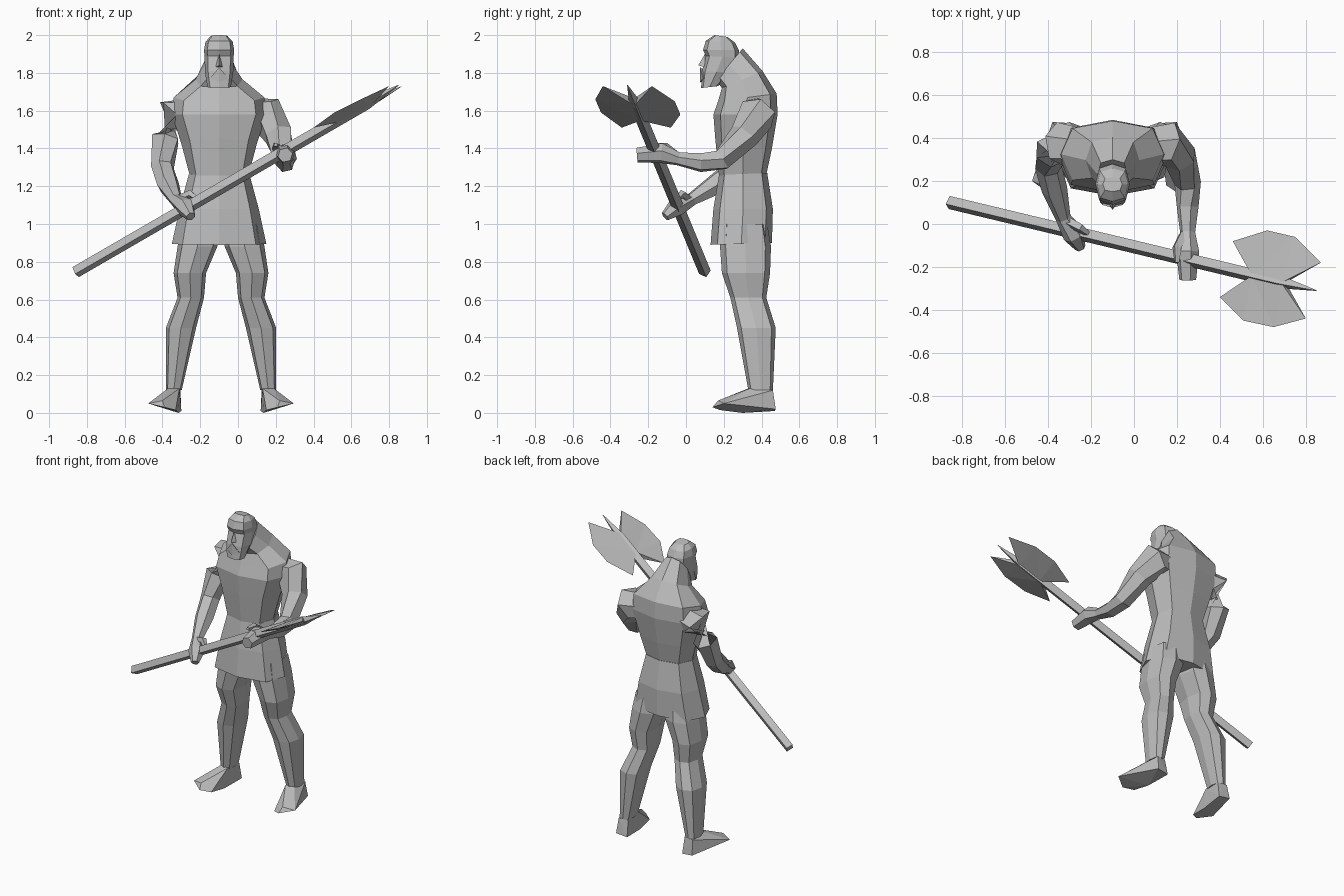
import bpy, bmesh, math
from mathutils import Vector

if "Cube" in bpy.data.objects:
    bpy.data.objects.remove(bpy.data.objects["Cube"])

MID = -0.1  # body centre line
GREY = (0.5, 0.5, 0.5, 1)
stone = bpy.data.materials.new("plain grey")
stone.use_nodes = True
stone.diffuse_color = GREY
stone.node_tree.nodes["Principled BSDF"].inputs["Base Color"].default_value = GREY


def finish(name, bm):
    bmesh.ops.recalc_face_normals(bm, faces=bm.faces)
    mesh = bpy.data.meshes.new(name)
    bm.to_mesh(mesh)
    bm.free()
    mesh.materials.append(stone)
    obj = bpy.data.objects.new(name, mesh)
    bpy.context.collection.objects.link(obj)
    return obj


def skin(name, loops):
    """Bridge equal point loops and cap both ends."""
    bm = bmesh.new()
    rings = [[bm.verts.new(p) for p in loop] for loop in loops]
    n = len(rings[0])
    for a, b in zip(rings, rings[1:]):
        for i in range(n):
            j = (i + 1) % n
            bm.faces.new((a[i], a[j], b[j], b[i]))
    bm.faces.new(rings[0][::-1])
    bm.faces.new(rings[-1])
    return finish(name, bm)


def stack(name, rows, sides=8, cx=None):
    """Loft of level rings: front z, back z, centre x, half width, front y, back y."""
    loops = []
    for zf, zb, x, w, yf, yb in rows:
        loop = []
        for k in range(sides):
            a = math.tau * k / sides
            c, s = math.cos(a), math.sin(a)
            box = 1.1 if abs(c * s) > 0.1 else 1
            t = (1 - c * box) / 2
            loop.append((x + w * s * box, yb + (yf - yb) * t, zb + (zf - zb) * t))
        loops.append(loop)
    return skin(name, loops)


def limb(name, path, sides=6):
    """Loft of round rings set square to a path of x, y, z, radius."""
    pts = [Vector(p[:3]) for p in path]
    loops = []
    for i, p in enumerate(pts):
        d = (pts[min(i + 1, len(pts) - 1)] - pts[max(i - 1, 0)]).normalized()
        u = d.cross(Vector((0.3, 0.3, 1))).normalized()
        v = d.cross(u)
        loops.append([p + path[i][3] * (u * math.cos(a) + v * math.sin(a))
                      for a in (math.tau * (k + 0.5) / sides for k in range(sides))])
    return skin(name, loops)


def hull(name, points):
    bm = bmesh.new()
    for p in points:
        bm.verts.new(p)
    res = bmesh.ops.convex_hull(bm, input=bm.verts)
    loose = {g for g in res["geom_interior"] if isinstance(g, bmesh.types.BMVert)}
    bmesh.ops.delete(bm, geom=list(loose), context="VERTS")
    return finish(name, bm)


# Tunic skirt and torso, rising into the sloping neck
stack("tunic_skirt", [
    (0.89, 0.9, MID, 0.25, 0.13, 0.455),
    (1.08, 1.08, MID, 0.21, 0.145, 0.46),
    (1.26, 1.27, MID, 0.16, 0.175, 0.43)])
stack("torso", [
    (1.25, 1.26, MID, 0.155, 0.175, 0.425),
    (1.45, 1.4, MID, 0.2, 0.155, 0.455),
    (1.58, 1.58, MID, 0.25, 0.145, 0.485),
    (1.65, 1.69, MID, 0.24, 0.17, 0.48),
    (1.72, 1.81, MID, 0.125, 0.19, 0.405),
    (1.76, 1.93, MID, 0.07, 0.16, 0.3)])

# Head with brow, beard and nose
stack("head", [
    (1.72, 1.73, MID, 0.062, 0.08, 0.17),
    (1.81, 1.8, MID, 0.075, 0.085, 0.24),
    (1.89, 1.88, MID, 0.077, 0.105, 0.28),
    (1.92, 1.92, MID, 0.08, 0.09, 0.28),
    (1.97, 1.96, MID, 0.072, 0.105, 0.26),
    (2.0, 1.99, MID, 0.045, 0.15, 0.22)])
hull("nose", [(MID, 0.1, 1.9), (MID, 0.065, 1.84), (MID - 0.02, 0.1, 1.83),
              (MID + 0.02, 0.1, 1.83), (MID, 0.12, 1.86)])
hull("moustache", [(MID, 0.075, 1.83), (MID - 0.05, 0.09, 1.77), (MID + 0.05, 0.09, 1.77),
                   (MID, 0.075, 1.75), (MID, 0.14, 1.78)])

# Arms
limb("right_arm", [
    (-0.26, 0.36, 1.58, 0.09), (-0.34, 0.37, 1.58, 0.105), (-0.385, 0.34, 1.45, 0.08),
    (-0.4, 0.27, 1.3, 0.062), (-0.37, 0.16, 1.21, 0.06), (-0.33, 0.03, 1.13, 0.036),
    (-0.28, -0.05, 1.09, 0.052), (-0.25, -0.11, 1.04, 0.026)])
limb("left_arm", [
    (0.06, 0.36, 1.58, 0.09), (0.15, 0.375, 1.58, 0.105), (0.215, 0.31, 1.47, 0.08),
    (0.25, 0.19, 1.34, 0.062), (0.25, 0.08, 1.325, 0.052), (0.25, -0.04, 1.345, 0.036),
    (0.25, -0.13, 1.375, 0.055), (0.25, -0.26, 1.365, 0.04)])
limb("right_thumb", [(-0.31, 0.01, 1.13, 0.025), (-0.25, -0.02, 1.16, 0.022),
                     (-0.21, -0.05, 1.13, 0.012)], 4)
limb("left_thumb", [(0.23, -0.05, 1.36, 0.025), (0.2, -0.11, 1.41, 0.024),
                    (0.2, -0.18, 1.42, 0.012)], 4)

# Legs and outward turned feet
for side, s in (("right", -1), ("left", 1)):
    rows = [(1.0, 0.11, 0.1, 0.19, 0.43), (0.88, 0.125, 0.105, 0.18, 0.45),
            (0.74, 0.165, 0.086, 0.19, 0.445), (0.61, 0.16, 0.07, 0.235, 0.425),
            (0.45, 0.212, 0.08, 0.27, 0.475), (0.12, 0.25, 0.042, 0.33, 0.46)]
    stack(side + "_leg", [(z, z, -0.09 + s * x, w, f, b) for z, x, w, f, b in rows])
    foot = [(0.21, 0.47, 0.01), (0.29, 0.475, 0.02), (0.225, 0.3, 0), (0.24, 0.18, 0.015),
            (0.3, 0.14, 0.03), (0.385, 0.2, 0.05), (0.31, 0.37, 0.03), (0.22, 0.33, 0.13),
            (0.28, 0.34, 0.13), (0.215, 0.45, 0.12), (0.28, 0.46, 0.12), (0.31, 0.17, 0.065)]
    hull(side + "_foot", [(-0.09 + s * x, y, z) for x, y, z in foot])

# Axe shaft with a pointed tip
BUTT, TIP = Vector((-0.86, 0.1, 0.745)), Vector((0.85, -0.31, 1.735))
neck = BUTT.lerp(TIP, 0.9)
limb("axe_shaft", [(*BUTT, 0.032), (*neck, 0.032)], 4)
limb("axe_spike", [(*neck, 0.032), (*TIP, 0.002)], 4)

# Axe blades: thick at the root, thin along the edge
up = Vector((-0.48, 0, 0.87)) * 0.022
blades = {
    "rear_blade": [(0.46, -0.08, 1.51), (0.62, -0.03, 1.58), (0.75, -0.06, 1.65),
                   (0.87, -0.18, 1.73)],
    "front_blade": [(0.4, -0.34, 1.51), (0.51, -0.45, 1.59), (0.65, -0.48, 1.66),
                    (0.8, -0.44, 1.73)]}
roots = BUTT.lerp(TIP, 0.83), BUTT.lerp(TIP, 0.91)
for name, edge in blades.items():
    bm = bmesh.new()
    rim = [bm.verts.new(p) for p in edge]
    lo = [bm.verts.new(r - up) for r in roots]
    hi = [bm.verts.new(r + up) for r in roots]
    for a, b in (lo, hi):
        for tri in ((a, rim[0], rim[1]), (a, rim[1], rim[2]), (a, rim[2], b), (b, rim[2], rim[3])):
            bm.faces.new(tri)
    bm.faces.new((lo[0], rim[0], hi[0]))
    bm.faces.new((lo[1], rim[3], hi[1]))
    bm.faces.new((lo[0], hi[0], hi[1], lo[1]))
    finish(name, bm)
